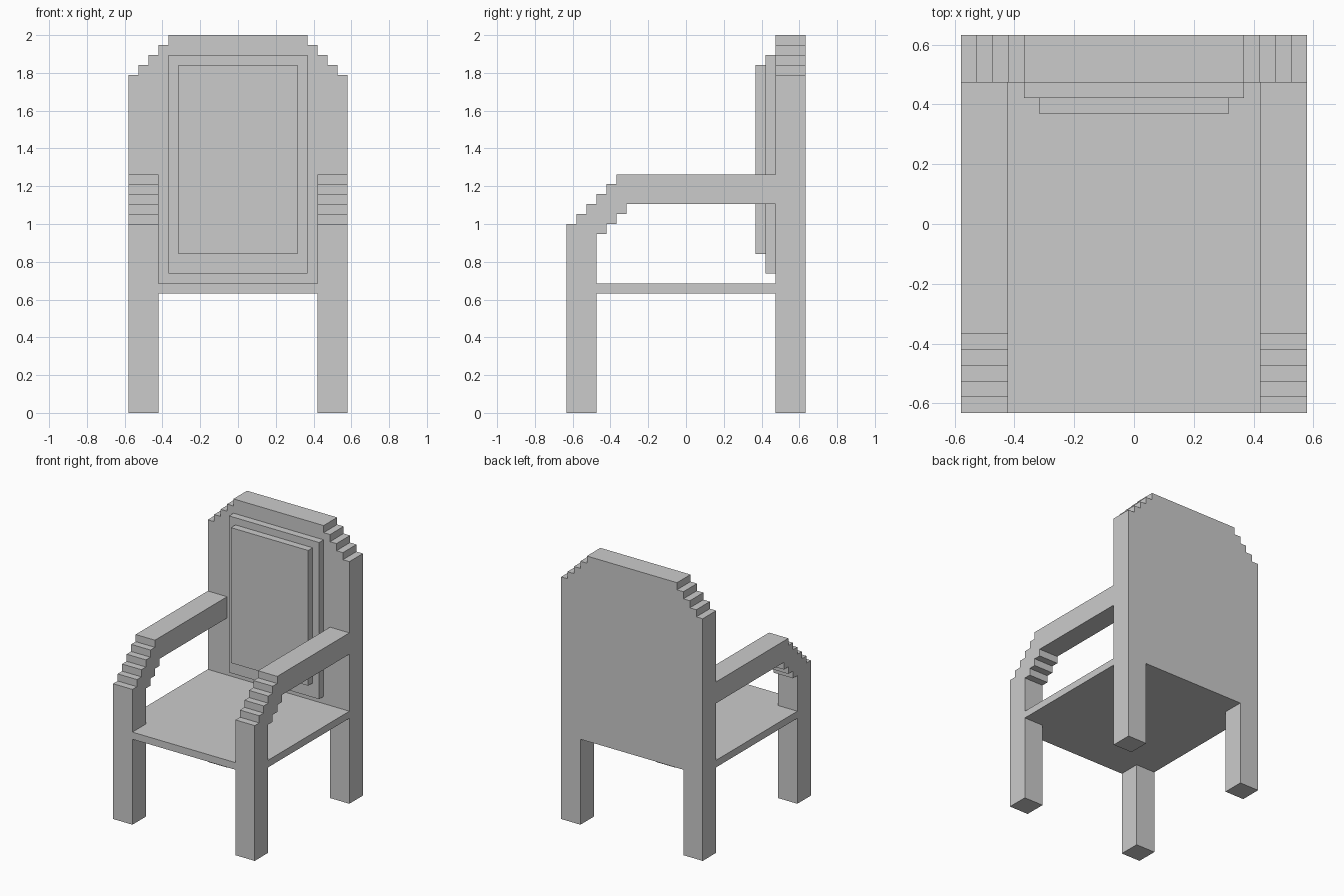
import bpy, bmesh
from mathutils import Vector

if "Cube" in bpy.data.objects:
    bpy.data.objects.remove(bpy.data.objects["Cube"])

U = 2 / 38  # the chair sits on a grid of 38 units in height


def extrude(name, profile, axis, start, end):
    """Extrude a 2D outline (grid units) along an axis; the outline uses the other two axes in order."""
    def point(p, d):
        c = list(p)
        c.insert(axis, d)
        return Vector(c) * U
    bm = bmesh.new()
    face = bm.faces.new([bm.verts.new(point(p, start)) for p in profile])
    top = bmesh.ops.extrude_face_region(bm, geom=[face])
    shift = Vector((0, 0, 0))
    shift[axis] = (end - start) * U
    bmesh.ops.translate(bm, vec=shift, verts=[g for g in top["geom"] if isinstance(g, bmesh.types.BMVert)])
    bmesh.ops.recalc_face_normals(bm, faces=bm.faces)
    mesh = bpy.data.meshes.new(name)
    bm.to_mesh(mesh)
    bm.free()
    obj = bpy.data.objects.new(name, mesh)
    bpy.context.collection.objects.link(obj)
    return obj


def rect(x, z0, z1):
    return [(-x, z0), (x, z0), (x, z1), (-x, z1)]


def mirrored(half):
    return half + [(-a, b) for a, b in reversed(half)]


def stairs(a, b, da, db, count, first_up):
    """Corner points of a staircase starting at (a, b)."""
    pts = [(a, b)]
    for _ in range(count):
        pts.append((a, b + db) if first_up else (a + da, b))
        a, b = a + da, b + db
        pts.append((a, b))
    return pts


# Backrest with rear legs and stepped shoulders
extrude("backrest_and_rear_legs",
        mirrored([(8, 12), (8, 0), (11, 0)] + stairs(11, 34, -1, 1, 4, False)), 1, 9, 12)

# Two-layer back cushion
extrude("back_panel", rect(7, 14, 36), 1, 8, 9)
extrude("back_pad", rect(6, 16, 35), 1, 7, 8)

# Seat, notched around the front legs
extrude("seat", mirrored([(8, -12), (8, -9), (11, -9), (11, 9)]), 2, 12, 13)

# Front legs flowing into stepped armrests
arm = ([(-9, 0), (-12, 0)] + stairs(-12, 19, 1, 1, 5, False)
       + [(9, 24), (9, 21)] + stairs(-6, 21, -1, -1, 3, True))
for side, x in (("left", -11), ("right", 8)):
    extrude(side + "_front_leg_and_armrest", arm, 0, x, x + 3)
